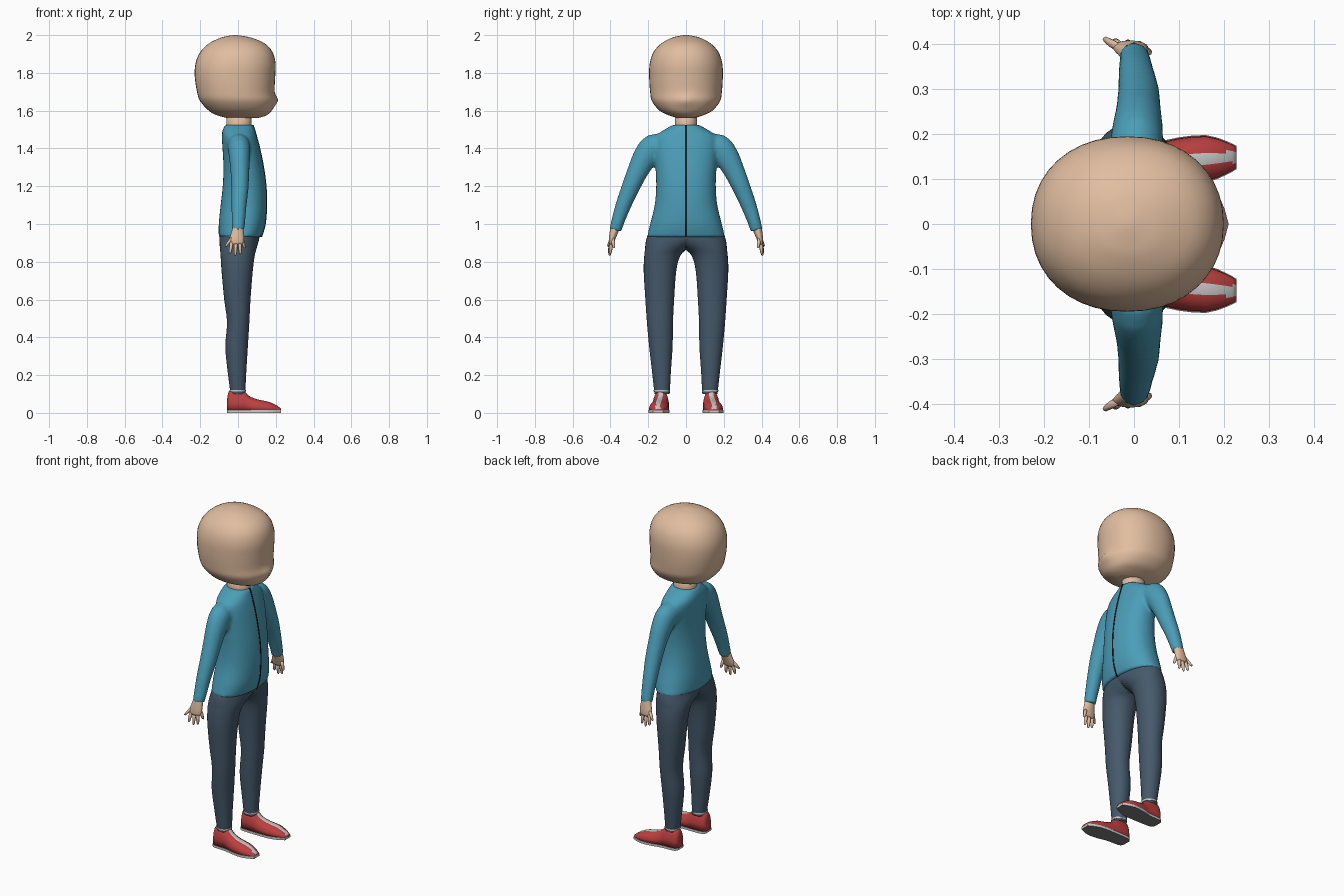
import bpy, bmesh
from math import sin, cos, pi, exp
from mathutils import Vector

if "Cube" in bpy.data.objects:
    bpy.data.objects.remove(bpy.data.objects["Cube"])


def material(name, rgb):
    m = bpy.data.materials.new(name)
    m.diffuse_color = (*rgb, 1)
    m.use_nodes = True
    m.node_tree.nodes["Principled BSDF"].inputs["Base Color"].default_value = m.diffuse_color
    return m


SKIN = material("skin", (.75, .51, .35))
TEAL = material("teal", (.07, .34, .48))
NAVY = material("slate", (.06, .10, .145))
RED = material("red", (.50, .05, .05))
WHITE = material("white", (.8, .8, .8))
BLACK = material("black", (.01, .01, .01))
GREY = material("grey", (.2, .2, .2))


def dense(table, n=4):
    """Catmull-Rom refinement of a table of rows."""
    out = []
    for i in range(len(table) - 1):
        p0, p1, p2 = table[max(i - 1, 0)], table[i], table[i + 1]
        p3 = table[min(i + 2, len(table) - 1)]
        for k in range(n):
            t = k / n
            out.append([.5 * (2*b + (c - a)*t + (2*a - 5*b + 4*c - d)*t*t + (3*b - a - 3*c + d)*t**3)
                        for a, b, c, d in zip(p0, p1, p2, p3)])
    return out + [list(table[-1])]


def loft(bm, rings, caps=True):
    vs = [[bm.verts.new(p) for p in r] for r in rings]
    n = len(vs[0])
    for a, b in zip(vs, vs[1:]):
        for i in range(n):
            j = (i + 1) % n
            bm.faces.new((a[i], a[j], b[j], b[i]))
    if caps:
        bm.faces.new(vs[0])
        bm.faces.new(vs[-1])


def oval(z, x0, x1, cy, hy, n=32, e=2.0):
    """Horizontal superellipse ring."""
    pts = []
    for i in range(n):
        c, s = cos(2*pi*i/n), sin(2*pi*i/n)
        pts.append(Vector(((x0 + x1)/2 + (x1 - x0)/2 * abs(c)**(2/e) * (1 if c > 0 else -1),
                           cy + hy * abs(s)**(2/e) * (1 if s > 0 else -1), z)))
    return pts


def tube(bm, path, side, n=16):
    """Tube along rows (x, y, z, half width in x, half thickness), mirrored by side."""
    rings = []
    for i, (x, y, z, rx, rn) in enumerate(path):
        a, b = path[max(i - 1, 0)], path[min(i + 1, len(path) - 1)]
        d = Vector((0, b[1] - a[1], b[2] - a[2])).normalized()
        nrm = Vector((0, -d.z, d.y))
        ring = [Vector((x + rx*cos(2*pi*k/n), y, z)) + nrm*rn*sin(2*pi*k/n) for k in range(n)]
        rings.append([Vector((p.x, p.y*side, p.z)) for p in ring])
    loft(bm, rings)


def finish(bm, name, *mats, smooth=True):
    bmesh.ops.recalc_face_normals(bm, faces=bm.faces)
    me = bpy.data.meshes.new(name)
    bm.to_mesh(me)
    bm.free()
    for m in mats:
        me.materials.append(m)
    for p in me.polygons:
        p.use_smooth = smooth
    ob = bpy.data.objects.new(name, me)
    bpy.context.collection.objects.link(ob)
    return ob


# Head with a small pointed nose: rows z, back, front, half width
HEAD = [(1.562, -.06, .11, .05), (1.575, -.11, .15, .09), (1.60, -.155, .178, .14),
        (1.65, -.20, .197, .18), (1.70, -.217, .193, .19), (1.78, -.229, .197, .195),
        (1.85, -.225, .199, .192), (1.91, -.200, .183, .172), (1.955, -.155, .143, .132),
        (1.985, -.095, .075, .078), (1.996, -.05, .022, .035), (2.0, -.025, -.005, .01)]
bm = bmesh.new()
loft(bm, [oval(z, a, b, 0, h, 40, 2.15) for z, a, b, h in dense(HEAD)])
for v in bm.verts:
    if v.co.x > .1:
        v.co.x += .014 * exp(-(v.co.y/.04)**2 - ((v.co.z - 1.655)/.03)**2)
finish(bm, "head", SKIN)

# Neck
bm = bmesh.new()
loft(bm, [oval(1.48, -.065, .078, 0, .066), oval(1.53, -.062, .072, 0, .058),
          oval(1.60, -.058, .068, 0, .06)])
finish(bm, "neck", SKIN)

# Shirt: torso and sleeves blended together
TORSO = [(.93, -.102, .125, .207), (1.0, -.102, .145, .190), (1.1, -.092, .152, .166),
         (1.2, -.081, .149, .158), (1.3, -.077, .136, .162), (1.4, -.082, .116, .170),
         (1.46, -.086, .100, .165), (1.495, -.082, .090, .122), (1.525, -.069, .080, .068)]
SLEEVE = [(.0, .10, 1.415, .06, .055), (.005, .17, 1.405, .06, .072), (.008, .215, 1.355, .056, .066),
          (.010, .255, 1.28, .050, .056), (.010, .295, 1.19, .046, .048), (.005, .335, 1.09, .040, .041),
          (.002, .365, 1.0, .035, .034), (.0, .374, .965, .033, .032)]
bm = bmesh.new()
loft(bm, [oval(z, a, b, 0, h, 40, 2.2) for z, a, b, h in dense(TORSO)])
for s in (1, -1):
    tube(bm, dense(SLEEVE, 3), s, 20)
shirt = finish(bm, "shirt", TEAL)
rm = shirt.modifiers.new("blend", 'REMESH')
rm.mode = 'VOXEL'
rm.voxel_size = .009
rm.use_smooth_shade = True
sm = shirt.modifiers.new("soften", 'SMOOTH')
sm.factor = .5
sm.iterations = 5

# Zip line down the chest
bm = bmesh.new()
loft(bm, [[Vector((b + dx, dy, z)) for dx, dy in ((-.012, -.004), (.002, -.004), (.002, .004), (-.012, .004))]
          for z, a, b, h in dense(TORSO)])
finish(bm, "zip", BLACK, smooth=False)

# Trousers: half sections clamped to the centre plane so the legs join at the crotch
LEG = [(.955, -.097, .115, .0, .198), (.92, -.098, .112, .03, .180), (.89, -.097, .104, .075, .140),
       (.865, -.095, .097, .105, .112), (.83, -.092, .088, .126, .095), (.75, -.087, .078, .138, .086),
       (.60, -.073, .066, .139, .076), (.48, -.058, .060, .138, .069), (.35, -.067, .052, .133, .062),
       (.22, -.055, .044, .130, .050), (.12, -.042, .039, .127, .042), (.10, -.040, .038, .127, .040)]
bm = bmesh.new()
for s in (1, -1):
    rings = [oval(z, a, b, c, h, 36, 2.1) for z, a, b, c, h in dense(LEG, 3)]
    loft(bm, [[Vector((p.x, s*max(p.y, 0), p.z)) for p in r] for r in rings], caps=False)
wall = [f for f in bm.faces if all(abs(v.co.y) < 1e-5 for v in f.verts)]
bmesh.ops.delete(bm, geom=wall, context='FACES')
bmesh.ops.remove_doubles(bm, verts=bm.verts, dist=1e-4)
finish(bm, "trousers", NAVY)

# Hands: palm plus five fanned digits
PALM = [(.0, .374, .985, .028, .026), (-.003, .384, .95, .034, .021), (-.008, .393, .915, .040, .016),
        (-.010, .397, .892, .034, .011)]
DIGITS = [((-.034, .392, .925), (-.066, .413, .880)), ((-.034, .396, .905), (-.042, .408, .845)),
          ((-.012, .396, .905), (-.014, .405, .832)), ((.009, .396, .905), (.013, .401, .840)),
          ((.020, .388, .925), (.035, .382, .872))]
for s, side in ((1, "left"), (-1, "right")):
    bm = bmesh.new()
    tube(bm, dense(PALM, 2), s)
    for a, b in DIGITS:
        a, b = Vector(a), Vector(b)
        tube(bm, [(*a.lerp(b, t), r, r) for t, r in ((0, .010), (.5, .0095), (.9, .007), (1, .003))], s, 8)
    finish(bm, side + "_hand", SKIN)

# Shoes: rows x, centre y, half width, top height
SHOE = [(-.057, .133, .022, .075), (-.050, .133, .034, .112), (-.03, .133, .042, .120),
        (.03, .133, .044, .117), (.055, .135, .046, .092), (.10, .140, .051, .072),
        (.16, .145, .051, .060), (.205, .147, .036, .040), (.228, .148, .024, .022)]
SEG = 12
for s, side in ((1, "left"), (-1, "right")):
    bm = bmesh.new()
    rows = dense(SHOE, 2)
    loft(bm, [[Vector((x, s*(c + h*cos(pi*i/SEG)), .012 + (t - .012)*sin(pi*i/SEG)**.7))
               for i in range(SEG + 1)] for x, c, h, t in rows])
    # white stripe along the top of the foot
    for f in bm.faces:
        m = f.calc_center_median()
        c = .133 + max(m.x, 0)*.07
        if len(f.verts) == 4 and m.x > .03 and abs(abs(m.y) - c) < .012 and m.z > .02:
            f.material_index = 1
    finish(bm, side + "_shoe", RED, WHITE)

    # sole with white rim and grey underside
    bm = bmesh.new()
    outline = [(x, c - h - .002) for x, c, h, t in rows] + [(x, c + h + .002) for x, c, h, t in reversed(rows)]
    loft(bm, [[Vector((x, s*y, z)) for x, y in outline] for z in (0, .014)])
    for f in bm.faces:
        if f.calc_center_median().z < .001:
            f.material_index = 1
    finish(bm, side + "_sole", WHITE, GREY, smooth=False)

    # white ankle rim
    bm = bmesh.new()
    loft(bm, [oval(z, -.046, .042, s*.129, .044) for z in (.112, .121)])
    finish(bm, side + "_ankle_rim", WHITE, smooth=False)
